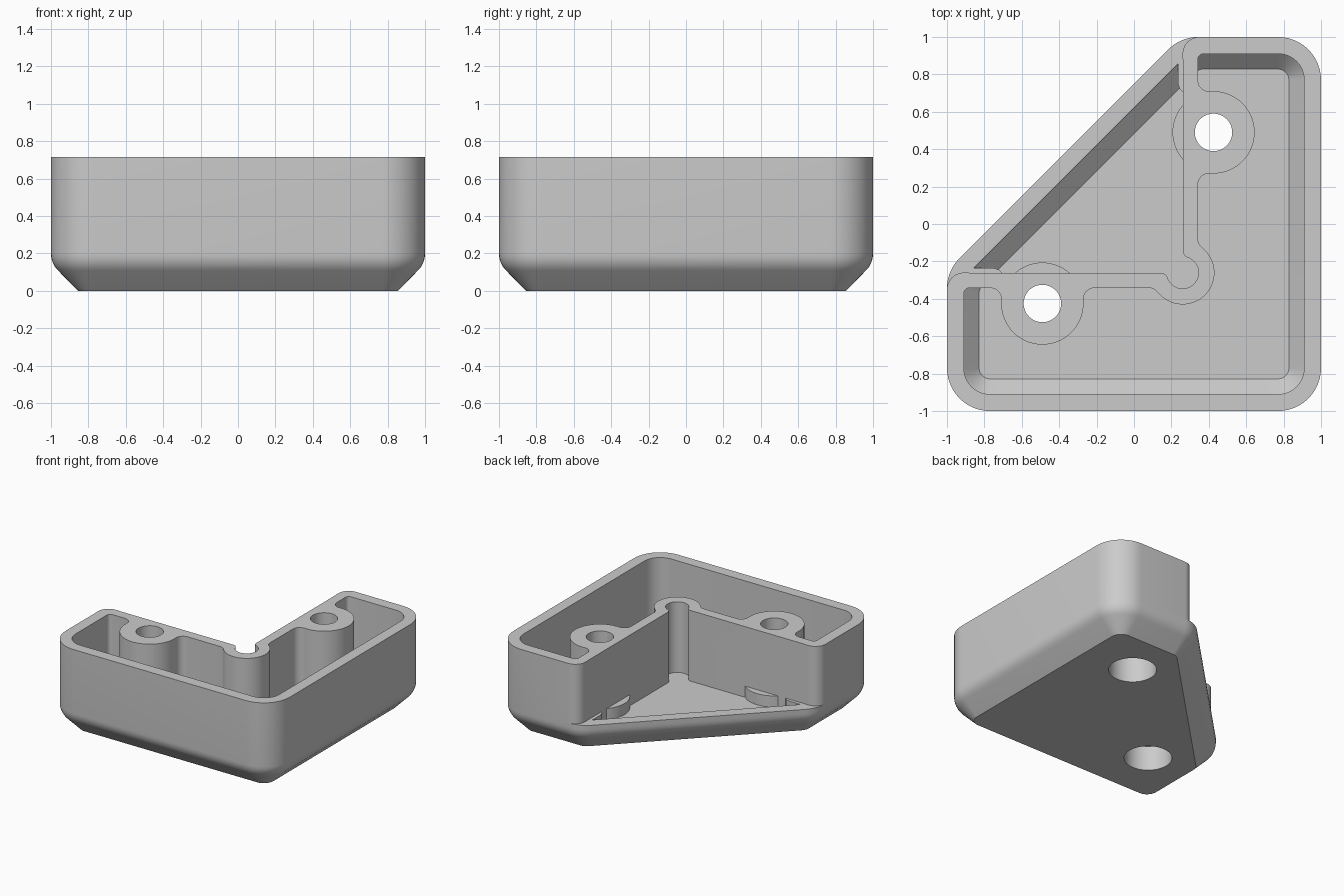
import bpy, bmesh, math
from math import pi, sqrt, atan2, cos, sin

cube = bpy.data.objects.get("Cube")
if cube:
    bpy.data.objects.remove(cube, do_unlink=True)

TOP, RIM, FLOOR = 0.715, 0.235, 0.145
BOSSES = [(0.425, 0.49), (-0.49, -0.425)]
CORNER, TRAY = 0.26, 0.342

grey = bpy.data.materials.new("light_grey_plastic")
grey.use_nodes = True
colour = (0.6, 0.6, 0.6, 1)
grey.diffuse_color = colour
grey.node_tree.nodes["Principled BSDF"].inputs["Base Color"].default_value = colour


def arc(cx, cy, r, a, b, n=12):
    return [(cx + r * cos(a + (b - a) * i / n), cy + r * sin(a + (b - a) * i / n))
            for i in range(n + 1)]


def mirrored(path):
    """Complete a half path across the bracket's diagonal symmetry line."""
    return path + [(-y, -x) for x, y in reversed(path)]


def outline(inset, shift=0.0, r=0.23):
    """Rounded five-sided footprint moved inward; shift moves only the diagonal."""
    corners = [(-1, -1), (1, -1), (1, 1), (0.25 + shift, 1), (-1, -0.25 - shift)]
    pts = []
    for i, (bx, by) in enumerate(corners):
        ax, ay = corners[i - 1]
        cx, cy = corners[(i + 1) % 5]
        a0 = atan2(by - ay, bx - ax) - pi / 2
        turn = (atan2(cy - by, cx - bx) - pi / 2 - a0) % (2 * pi)
        k = r / cos(turn / 2)
        mid = a0 + turn / 2
        pts += arc(bx - k * cos(mid), by - k * sin(mid), r - inset, a0, a0 + turn)
    return pts


def loft(name, rings):
    """Closed solid from (points, z) rings of equal length."""
    bm = bmesh.new()
    loops = [[bm.verts.new((x, y, z)) for x, y in pts] for pts, z in rings]
    n = len(loops[0])
    for low, high in zip(loops, loops[1:]):
        for i in range(n):
            j = (i + 1) % n
            bm.faces.new((low[i], low[j], high[j], high[i]))
    bm.faces.new(loops[0][::-1])
    bm.faces.new(loops[-1])
    bmesh.ops.remove_doubles(bm, verts=bm.verts, dist=1e-5)
    bmesh.ops.recalc_face_normals(bm, faces=bm.faces)
    me = bpy.data.meshes.new(name)
    bm.to_mesh(me)
    bm.free()
    me.materials.append(grey)
    ob = bpy.data.objects.new(name, me)
    bpy.context.collection.objects.link(ob)
    return ob


def prism(name, pts, z0, z1):
    return loft(name, [(pts, z0), (pts, z1)])


def disc(name, centre, r, z0, z1):
    return prism(name, arc(*centre, r, 0, 2 * pi, 64)[:-1], z0, z1)


def combine(body, tool, operation):
    tool.hide_render = True
    mod = body.modifiers.new("cut", "BOOLEAN")
    mod.operation, mod.object, mod.solver = operation, tool, "EXACT"
    bpy.context.view_layer.objects.active = body
    bpy.ops.object.modifier_apply(modifier=mod.name)
    bpy.data.objects.remove(tool, do_unlink=True)


def bump(cx, cy, r, f, x, half=False):
    """Path down a wall face at x that swells round a disc, with fillets f."""
    along = sqrt((r + f) ** 2 - (x + f - cx) ** 2)
    a = atan2(along, x + f - cx)
    path = arc(x + f, cy + along, f, pi, pi + a, 8)
    if half:
        return path + arc(cx, cy, r, a, -pi / 4, 20)[1:]
    path += arc(cx, cy, r, a, -a, 40)[1:]
    return path + arc(x + f, cy - along, f, pi - a, pi, 8)[1:]


# Outer shell with a rounded 45 degree skirt
skirt = [(0.145, 0)]
skirt += [(0.13 * (1 - cos(t)), 0.2 - 0.13 * sin(t)) for t in (pi / 4 * (1 - i / 6) for i in range(7))]
bracket = loft("corner_bracket", [(outline(d), z) for d, z in skirt] + [(outline(0), 0.8)])

# Hollow inside with a chamfered floor edge
combine(bracket, loft("hollow", [(outline(0.172, 0.025), FLOOR), (outline(0.09), 0.227),
                                 (outline(0.09), 1)]), "DIFFERENCE")

# Low open triangle between the two arms
side = [(0.35, 1.2)] + arc(0.35, 0.91, 0.09, pi / 2, pi) + [(CORNER, -CORNER)]
combine(bracket, prism("open_area", [(-1.2, 1.2)] + mirrored(side), RIM, 1), "DIFFERENCE")

# Inner wall with screw bosses and the round corner post
tray_side = [(TRAY + 0.03, 0.93)] + arc(TRAY + 0.03, 0.88, 0.03, pi / 2, pi, 5)
tray_side += bump(*BOSSES[0], 0.22, 0.06, TRAY)
tray_side += bump(CORNER, -CORNER, 0.17, 0.06, TRAY, half=True)
open_side = [(0.262, 0.905)] + bump(CORNER, -CORNER, 0.085, 0.04, 0.262, half=True)
wall = mirrored(tray_side) + mirrored(open_side)[::-1]
combine(bracket, prism("inner_wall", wall, 0.12, 0.8), "UNION")

# Small fillets where the wall ends meet the low diagonal rim
fillet = [(0.27, 0.7), (0.27, 0.9), (0.235, 0.88), (0.235, 0.75), (0.245, 0.72)]
for pts in (fillet, [(-y, -x) for x, y in fillet]):
    combine(bracket, prism("end_fillet", pts, 0.12, RIM), "UNION")

# Boss feet, screw holes and counterbores
for centre in BOSSES:
    combine(bracket, disc("boss_foot", centre, 0.219, 0.1, RIM), "UNION")
for centre in BOSSES:
    combine(bracket, disc("screw_hole", centre, 0.1, -1, 1), "DIFFERENCE")
    combine(bracket, disc("counterbore", centre, 0.175, -1, 0.2), "DIFFERENCE")

# Level top
combine(bracket, prism("top_trim", [(-2, -2), (2, -2), (2, 2), (-2, 2)], TOP, 2), "DIFFERENCE")

bpy.ops.object.select_all(action="DESELECT")
bracket.select_set(True)
bpy.context.view_layer.objects.active = bracket
bpy.ops.object.shade_smooth_by_angle(angle=math.radians(30))
